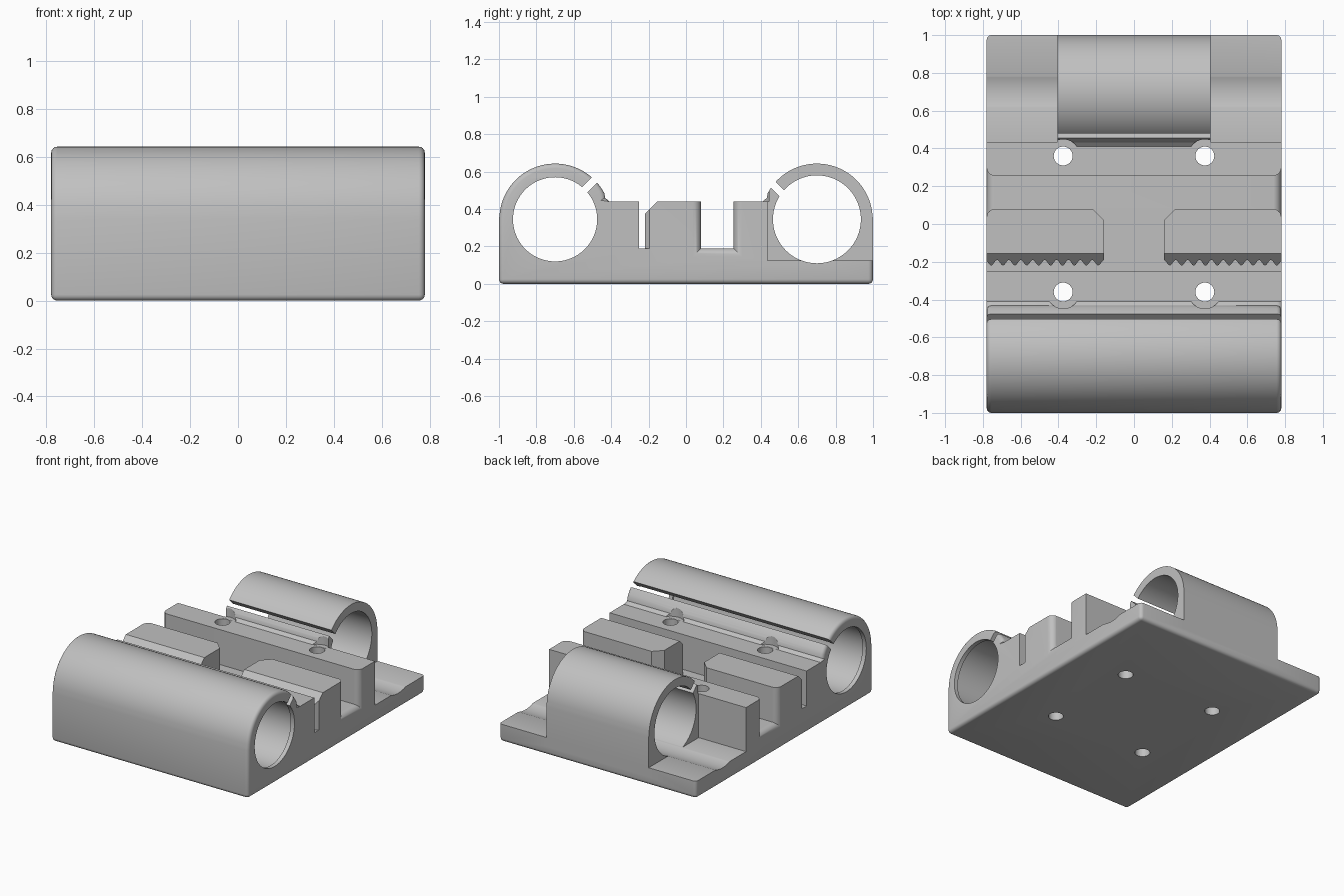
import bpy, bmesh
from math import sin, cos, pi, sqrt, radians

cube = bpy.data.objects.get("Cube")
if cube:
    bpy.data.objects.remove(cube, do_unlink=True)

HALF_W, TOP, FLOOR = 0.78, 0.44, 0.19
AXLE_Y, AXLE_Z, OUTER, BORE = 0.7, 0.345, 0.298, 0.235
OUT = 0.8   # cutters overshoot the sides to here

grey = bpy.data.materials.new("light_grey_plastic")
grey.use_nodes = True
colour = (0.53, 0.53, 0.53, 1)
grey.diffuse_color = colour
grey.node_tree.nodes["Principled BSDF"].inputs["Base Color"].default_value = colour


def loft(name, rings, bevel_rule=None):
    """Closed solid through rings of equal point count."""
    bm = bmesh.new()
    loops = [[bm.verts.new(p) for p in ring] for ring in rings]
    n = len(loops[0])
    for a, b in zip(loops, loops[1:]):
        for i in range(n):
            j = (i + 1) % n
            bm.faces.new((a[i], a[j], b[j], b[i]))
    bm.faces.new(loops[0][::-1])
    bm.faces.new(loops[-1])
    bmesh.ops.recalc_face_normals(bm, faces=bm.faces)
    if bevel_rule:
        edges = [e for e in bm.edges if bevel_rule(*[v.co for v in e.verts])]
        bmesh.ops.bevel(bm, geom=edges, offset=0.025, segments=4,
                        profile=0.5, affect='EDGES')
    mesh = bpy.data.meshes.new(name)
    bm.to_mesh(mesh)
    bm.free()
    mesh.materials.append(grey)
    obj = bpy.data.objects.new(name, mesh)
    bpy.context.collection.objects.link(obj)
    return obj


def along_x(name, profile, half, rule=None):
    return loft(name, [[(x, y, z) for y, z in profile] for x in (-half, half)], rule)


def along_z(name, plan, low, high):
    return loft(name, [[(x, y, z) for x, y in plan] for z in (low, high)])


def circle(cx, cy, r, n=64):
    return [(cx + r * cos(2 * pi * i / n), cy + r * sin(2 * pi * i / n)) for i in range(n)]


def combine(target, tool, operation='DIFFERENCE'):
    mod = target.modifiers.new(tool.name, 'BOOLEAN')
    mod.operation, mod.solver, mod.object = operation, 'EXACT', tool
    bpy.context.view_layer.objects.active = target
    bpy.ops.object.modifier_apply(modifier=mod.name)
    bpy.data.objects.remove(tool, do_unlink=True)


def housing_profile(side):
    """Outer wall, round top and lip of a bearing housing; side is -1 front, 1 rear."""
    arc = [(AXLE_Y + OUTER * cos(radians(a)), AXLE_Z + OUTER * sin(radians(a)))
           for a in range(0, 153, 4)]
    points = [(1.0, AXLE_Z)] + arc[1:] + [(0.432, 0.46), (0.41, TOP)]
    return [(side * y, z) for y, z in points]


# Carriage body with the full width front housing and the thin rear shelf
def outer_edge(a, b):
    ends = abs(a.x - b.x) < 1e-5
    if not ends:
        return max(a.z, b.z) < 0.01
    return all(v.z < 0.01 or v.y < -0.405 for v in (a, b))


body = along_x("bearing_carriage",
               [(-1, 0)] + housing_profile(-1) +
               [(0.435, TOP), (0.435, 0.125), (1, 0.125), (1, 0)],
               HALF_W, lambda a, b: outer_edge(a, b) or (a.y > 0.99 and b.y > 0.99
                                                        and abs(a.x - b.x) < 1e-5))

# Short rear housing
rear = along_x("rear_housing", [(1, 0.06)] + housing_profile(1) + [(0.41, 0.06)], 0.405)
combine(body, rear, 'UNION')

# Bearing bores; the front one has a narrow lip at each end
lip = 0.75
bores = ((-AXLE_Y, ((-OUT, 0.225), (-lip, 0.225), (-lip, BORE),
                    (lip, BORE), (lip, 0.225), (OUT, 0.225))),
         (AXLE_Y, ((-OUT, BORE), (OUT, BORE))))
for y0, steps in bores:
    combine(body, loft("bore_cutter", [[(x, y, z) for y, z in circle(y0, AXLE_Z, r, 96)]
                                       for x, r in steps]))

# Slanted clamp slits along each housing
for side, shift in ((-1, 0.0), (1, -0.035)):
    slit = []
    for reach, across in ((0.19, -0.02), (0.36, -0.02), (0.36, 0.02), (0.19, 0.02)):
        across += shift
        inward = (reach - across) / sqrt(2)
        slit.append((side * (AXLE_Y - inward), AXLE_Z + (reach + across) / sqrt(2)))
    combine(body, along_x("slit_cutter", slit, OUT))

# Belt slot with teeth, middle recess and cross channel as one H-shaped pocket
PITCH, INNER = 0.063, 0.158
steps = 80
teeth = []
for i in range(steps + 1):
    x = OUT + (INNER - OUT) * i / steps
    teeth.append((x, -0.205 + 0.015 * cos(2 * pi * (x - INNER) / PITCH)))
right_half = [(OUT, -0.25)] + teeth + [(INNER, 0.02), (INNER + 0.06, 0.08),
                                       (OUT, 0.08), (OUT, 0.255)]
pocket = right_half + [(-x, y) for x, y in reversed(right_half)]
combine(body, along_z("pocket_cutter", pocket, FLOOR, 0.7))

# Sloped lead-in over the teeth
combine(body, along_x("lead_in_cutter", [(-0.15, 0.445), (-0.225, 0.37), (-0.225, 0.445)], OUT))

# Rounded flares where the cross channel meets the sides
FLARE = 0.045
for side in (-1, 1):
    rings = []
    for i in range(9):
        t = pi / 2 * i / 8
        x = side * (HALF_W - FLARE + FLARE * sin(t))
        d = FLARE * (1 - cos(t)) - 0.0005
        rings.append([(x, 0.08 - d, 0.6), (x, 0.08 - d, FLOOR - d),
                      (x, 0.255 + d, FLOOR - d), (x, 0.255 + d, 0.6)])
    rings.append([(side * OUT, y, z) for x, y, z in rings[-1]])
    combine(body, loft("flare_cutter", rings))

# Screw holes, with clearance for the screw heads in the lips
for x in (-0.375, 0.375):
    for y in (-0.36, 0.36):
        combine(body, along_z("screw_cutter", circle(x, y, 0.05, 40), -0.1, 0.8))
        combine(body, along_z("head_cutter", circle(x, y, 0.088, 40), TOP + 0.0005, 0.56))

bpy.ops.object.select_all(action='DESELECT')
body.select_set(True)
bpy.context.view_layer.objects.active = body
bpy.ops.object.shade_smooth_by_angle(angle=radians(30))
